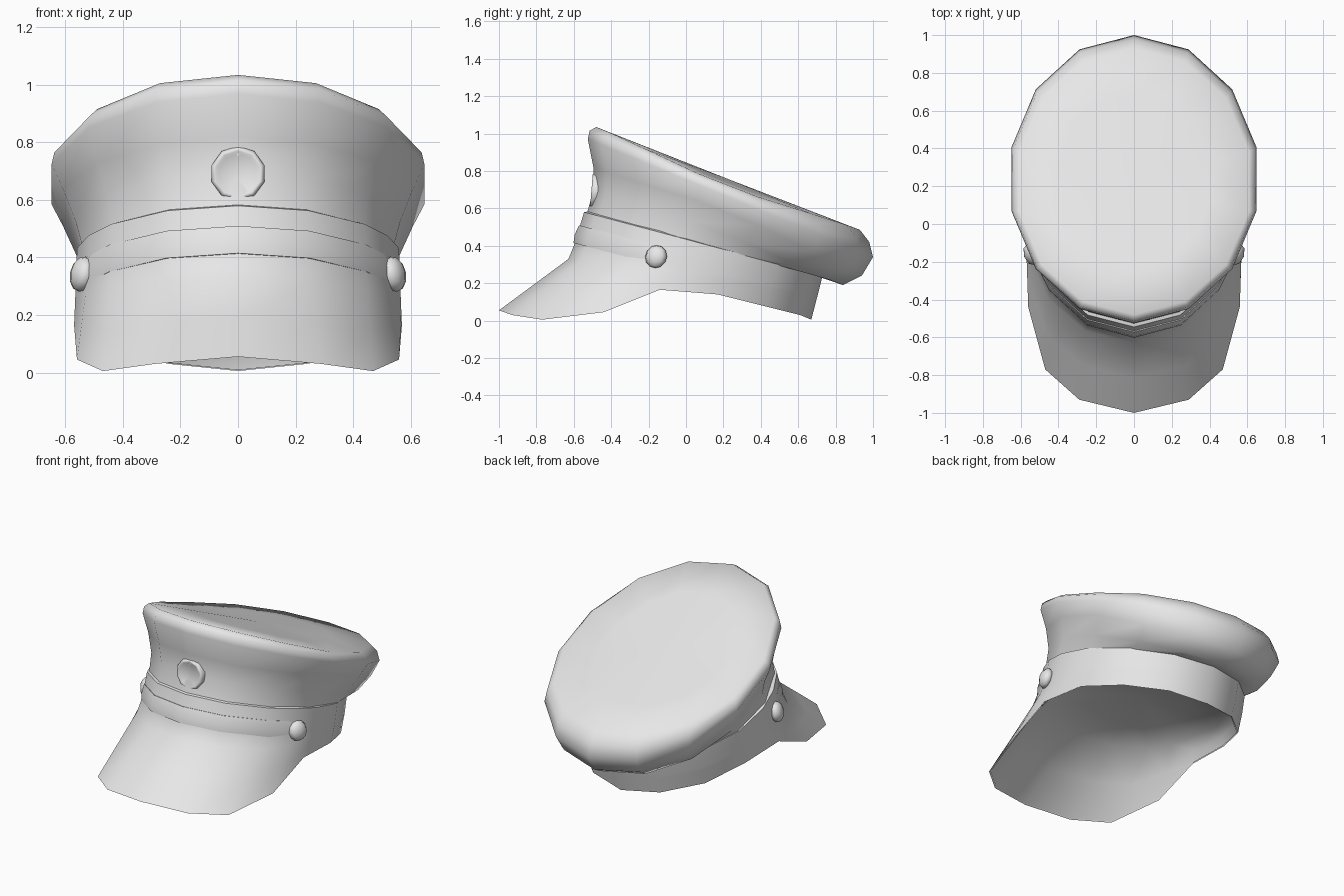
import bpy, math
from mathutils import Vector

cube = bpy.data.objects.get("Cube")
if cube:
    bpy.data.objects.remove(cube, do_unlink=True)

grey = bpy.data.materials.new("plain_grey")
grey.use_nodes = True
grey.diffuse_color = (0.8, 0.8, 0.8, 1)
grey.node_tree.nodes["Principled BSDF"].inputs["Base Color"].default_value = grey.diffuse_color

SIDES = 14


def finish(obj, angle):
    obj.data.materials.append(grey)
    bpy.ops.object.select_all(action='DESELECT')
    obj.select_set(True)
    bpy.context.view_layer.objects.active = obj
    bpy.ops.object.shade_smooth_by_angle(angle=math.radians(angle))
    return obj


def oval(steps, width, front, back, z_front, z_back, bend=0.0):
    """Tilted oval; step 0 is the front and step 7 the back, bend lifts the sides."""
    points = []
    for s in steps:
        a = s * math.tau / SIDES
        u = math.cos(a)
        y = (front + back) / 2 + (front - back) / 2 * u
        z = (z_front + z_back) / 2 + (z_front - z_back) / 2 * u + bend * (1 - u * u) ** 2
        points.append(Vector((width * math.sin(a), y, z)))
    return points


def mirrored(half):
    return half + [Vector((-p.x, p.y, p.z)) for p in half[-2:0:-1]]


def blend(ring_a, ring_b, t):
    return [a.lerp(b, t) for a, b in zip(ring_a, ring_b)]


def toward(ring, point, t):
    return [p.lerp(point, t) for p in ring]


def loft(name, rings, closed=True, centre=None, wrap=False, angle=60):
    """Skin a list of rings, optionally closing the last one with a fan."""
    n = len(rings[0])
    verts = [p for ring in rings for p in ring]
    faces = []
    for r in range(len(rings) if wrap else len(rings) - 1):
        r2 = (r + 1) % len(rings)
        for i in range(n if closed else n - 1):
            j = (i + 1) % n
            faces.append((r * n + i, r * n + j, r2 * n + j, r2 * n + i))
    if centre is not None:
        verts.append(Vector(centre))
        top = (len(rings) - 1) * n
        faces += [(top + i, top + (i + 1) % n, len(verts) - 1) for i in range(n)]
    mesh = bpy.data.meshes.new(name)
    mesh.from_pydata(verts, [], faces)
    obj = bpy.data.objects.new(name, mesh)
    bpy.context.collection.objects.link(obj)
    return finish(obj, angle)


# Crown: flares from the neck to an overhanging rim, then a nearly flat top
all_steps = range(SIDES)
neck = oval(all_steps, 0.555, -0.53, 0.72, 0.57, 0.235)
lower = oval(all_steps, 0.58, -0.495, 0.84, 0.70, 0.19, 0.03)
under = oval(all_steps, 0.625, -0.495, 0.94, 0.82, 0.24, 0.05)
rim = oval(all_steps, 0.665, -0.525, 1.0, 0.97, 0.34)
shoulder = oval(all_steps, 0.655, -0.515, 0.98, 1.015, 0.42, -0.02)
edge = oval(all_steps, 0.625, -0.48, 0.93, 1.035, 0.485, -0.04)
middle = Vector((0, 0.23, 0.755))
loft("crown", [neck, lower, under, rim, shoulder, edge, toward(edge, middle, 0.35)], centre=middle)

# Band and peak: one shell whose lower edge sweeps forward
steps = [0, 1, 2, 2.6, 3.2, 4, 5, 6, 7]
band_top = mirrored(oval(steps, 0.565, -0.545, 0.73, 0.58, 0.24))
band_low = mirrored(oval(steps, 0.57, -0.596, 0.705, 0.41, 0.14))
peak_edge = mirrored([Vector(p) for p in (
    (0, -1, .055), (.29, -.93, .03), (.47, -.77, .005), (.56, -.44, .045),
    (.57, -.14, .165), (.55, .17, .14), (.44, .43, .075), (.24, .61, .03), (0, .67, .005))])
bend_ring = blend(band_low, peak_edge, 0.18)
for p in bend_ring:
    p.z -= 0.025 * max(0, -p.y)
    p.y += 0.06 * max(0, -p.y)
mid_ring = blend(bend_ring, peak_edge, 0.5)
loft("band_and_peak", [peak_edge, mid_ring, bend_ring, band_low, band_top])

# Lip joining the band's upper edge to the crown
loft("band_lip", [band_top, mirrored(oval(steps, 0.54, -0.515, 0.70, 0.585, 0.245))])

# Lining: smooth hollow closing the underside
hollow = Vector((0, 0.05, 0.33))
loft("lining", [toward(peak_edge, hollow, 0.01), toward(mid_ring, hollow, 0.05),
                toward(bend_ring, hollow, 0.14), toward(bend_ring, hollow, 0.5)],
     centre=hollow, angle=180)

# Strap: rounded strip across the front between the buttons
strap_steps = [-2.7, -2, -1, 0, 1, 2, 2.7]
strap_rings = []
for width, front, z in ((.56, -.575, .41), (.575, -.602, .415), (.577, -.595, .46), (.57, -.572, .51), (.55, -.55, .505)):
    strap_rings.append(oval(strap_steps, width, front, 0.72, z, z - 0.345))
loft("strap", strap_rings, closed=False, wrap=True)

# Buttons at the strap ends
for side, name in ((1, "left_button"), (-1, "right_button")):
    bpy.ops.mesh.primitive_uv_sphere_add(segments=8, ring_count=6, location=(side * 0.542, -0.16, 0.342))
    button = bpy.context.object
    button.name = name
    button.scale = (0.042, 0.062, 0.062)
    button.rotation_euler = (0, side * -0.2, side * -0.35)
    finish(button, 80)

# Badge: ten-sided frame around a shallow dish
badge_rings = []
for radius, y in ((.096, -.46), (.096, -.495), (.088, -.506), (.08, -.506), (.07, -.499)):
    ring = []
    for i in range(10):
        a = i * math.tau / 10
        z = radius * math.cos(a)
        ring.append(Vector((radius * math.sin(a), y + 0.08 * z, 0.692 + z)))
    badge_rings.append(ring)
loft("badge", badge_rings, centre=(0, -0.502, 0.692))
